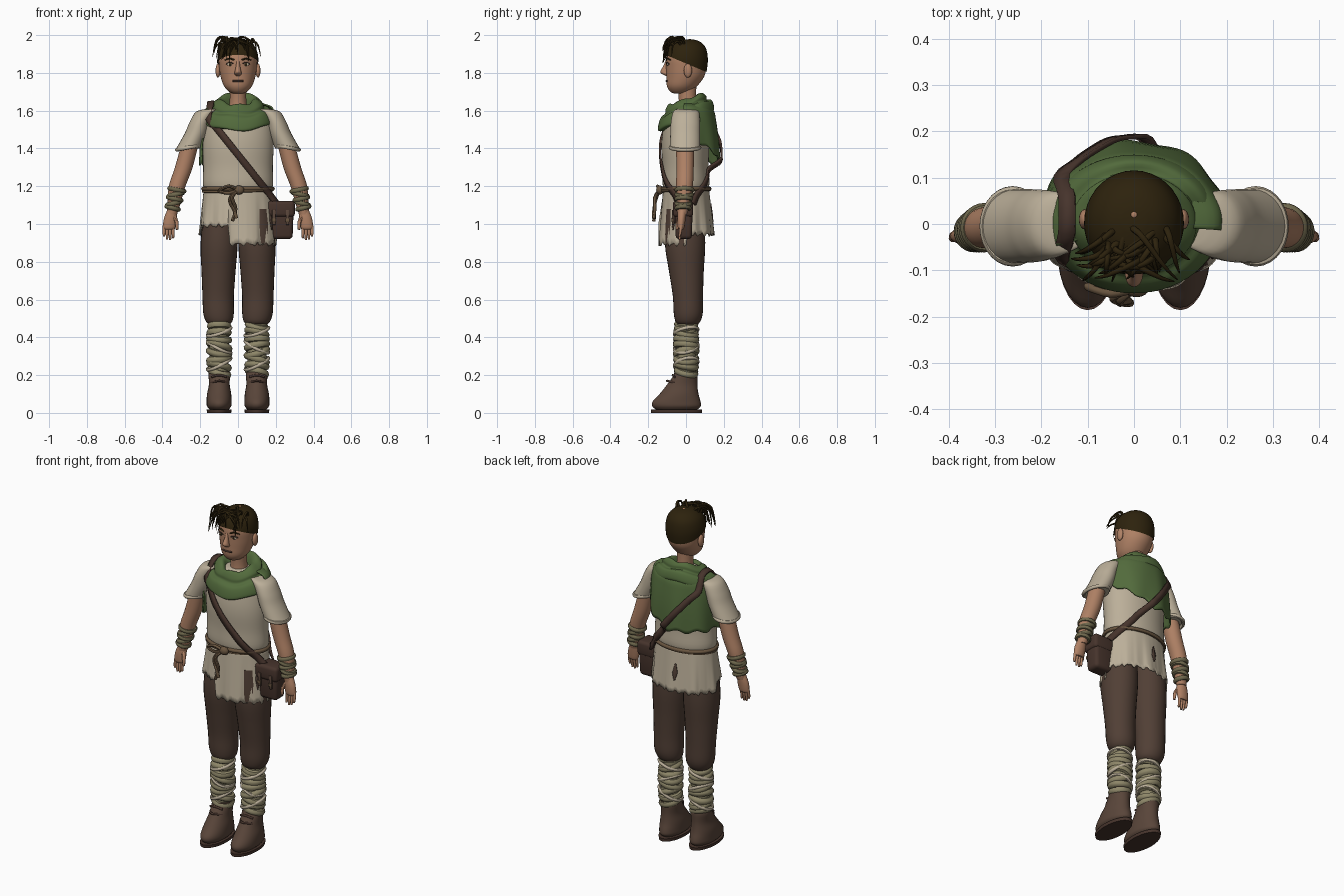
import bpy, bmesh, math, random
from mathutils import Vector, Matrix

random.seed(4)
cube = bpy.data.objects.get("Cube")
if cube:
    bpy.data.objects.remove(cube)
made = []


def material(name, r, g, b):
    m = bpy.data.materials.new(name)
    m.use_nodes = True
    m.diffuse_color = (r, g, b, 1)
    m.node_tree.nodes["Principled BSDF"].inputs["Base Color"].default_value = (r, g, b, 1)
    return m


skin = material("skin", .43, .22, .13)
linen = material("linen", .50, .43, .32)
green = material("green wool", .085, .145, .045)
brown = material("brown cloth", .082, .05, .036)
boot_leather = material("boot leather", .10, .06, .042)
hair = material("dark hair", .026, .016, .004)
bandage = material("leg bandage", .27, .24, .14)
leather = material("bag leather", .062, .034, .025)
rope = material("rope", .14, .09, .05)
wrap = material("arm wrap", .16, .14, .075)


# ---- helpers
def finish(name, bm, mat, thick=0):
    bmesh.ops.recalc_face_normals(bm, faces=bm.faces)
    me = bpy.data.meshes.new(name)
    bm.to_mesh(me)
    bm.free()
    ob = bpy.data.objects.new(name, me)
    bpy.context.collection.objects.link(ob)
    me.materials.append(mat)
    if thick:
        mod = ob.modifiers.new("thickness", 'SOLIDIFY')
        mod.thickness, mod.offset = thick, 0
    made.append(ob)
    return ob


def smooth(pts, k=4):
    p = [Vector(q) for q in pts]
    out = []
    for i in range(len(p) - 1):
        a, b, c, d = p[max(i - 1, 0)], p[i], p[i + 1], p[min(i + 2, len(p) - 1)]
        for j in range(k):
            t = j / k
            out.append((b * 2 + (c - a) * t + (a * 2 - b * 5 + c * 4 - d) * t ** 2
                        + (b * 3 - a - c * 3 + d) * t ** 3) * .5)
    return out + [p[-1]]


def grid(name, rows, mat, wrap_round=True, caps=False, thick=0):
    bm = bmesh.new()
    vs = [[bm.verts.new(p) for p in r] for r in rows]
    n = len(vs[0])
    for r, s in zip(vs, vs[1:]):
        for i in range(n if wrap_round else n - 1):
            j = (i + 1) % n
            bm.faces.new((r[i], r[j], s[j], s[i]))
    if caps:
        bm.faces.new(vs[0])
        bm.faces.new(vs[-1])
    return finish(name, bm, mat, thick)


def loft(name, rings, mat, n=28, side=1, k=4):
    """Closed body from level rings given as x, y, z, x radius, y radius."""
    rows = [[(side * (x + rx * math.cos(i * math.tau / n)), y + ry * math.sin(i * math.tau / n), z)
             for i in range(n)] for x, y, z, rx, ry in smooth(rings, k)]
    return grid(name, rows, mat, caps=True)


def cord(name, pts, radius, mat, cyclic=False, taper=None, k=4):
    pts = [Vector(p) for p in pts] if cyclic else smooth(pts, k)
    cu = bpy.data.curves.new(name, 'CURVE')
    cu.dimensions, cu.bevel_depth, cu.bevel_resolution, cu.use_fill_caps = '3D', radius, 2, True
    sp = cu.splines.new('POLY')
    sp.points.add(len(pts) - 1)
    sp.use_cyclic_u = cyclic
    for i, (q, p) in enumerate(zip(sp.points, pts)):
        q.co = (*p, 1)
        q.radius = 1 if taper is None else 1 + (taper - 1) * (i / (len(pts) - 1)) ** 2
    ob = bpy.data.objects.new(name, cu)
    bpy.context.collection.objects.link(ob)
    cu.materials.append(mat)
    bpy.ops.object.select_all(action='DESELECT')
    ob.select_set(True)
    bpy.context.view_layer.objects.active = ob
    bpy.ops.object.convert(target='MESH')
    made.append(bpy.context.view_layer.objects.active)


def hoop(name, c, rx, ry, radius, mat, tx=0, ty=0, n=28):
    """Closed cord around a limb; tx and ty tilt it."""
    ang = [i * math.tau / n for i in range(n)]
    cord(name, [(c[0] + rx * math.cos(a), c[1] + ry * math.sin(a),
                 c[2] + tx * math.cos(a) + ty * math.sin(a)) for a in ang], radius, mat, True)


def ball(name, c, size, mat):
    bm = bmesh.new()
    bmesh.ops.create_uvsphere(bm, u_segments=16, v_segments=10, radius=1,
                              matrix=Matrix.Translation(c) @ Matrix.Diagonal((*size, 1)))
    return finish(name, bm, mat)


def box(name, c, size, mat, bevel=.01, base=1):
    bm = bmesh.new()
    bmesh.ops.create_cube(bm, size=1)
    for v in bm.verts:
        f = base if v.co.z < 0 else 1
        v.co = Vector((v.co.x * size[0] * f, v.co.y * size[1] * f, v.co.z * size[2])) + Vector(c)
    bmesh.ops.bevel(bm, geom=bm.edges[:], offset=bevel, segments=3, affect='EDGES', profile=.5)
    return finish(name, bm, mat)


def surface_y(obs, x, z, s):
    """Outermost y on the front (s=-1) or back (s=1) of the objects."""
    bpy.context.view_layer.update()
    dg = bpy.context.evaluated_depsgraph_get()
    ys = [.03 * s]
    for ob in obs:
        hit, loc, *_ = ob.evaluated_get(dg).ray_cast((x, s, z), (0, -s, 0))
        if hit:
            ys.append(loc.y)
    return max(ys, key=lambda y: y * s)


# ---- legs, boots and arms, once for each side
for s, word in ((1, "left"), (-1, "right")):
    loft(word + "_boot", [(.1, -.05, .018, .05, .11), (.1, -.05, .035, .064, .128), (.1, -.05, .06, .066, .127),
                          (.1, -.037, .1, .064, .103), (.099, -.02, .15, .055, .08),
                          (.099, -.002, .2, .057, .063), (.099, 0, .22, .054, .058)], boot_leather, side=s)
    loft(word + "_sole", [(.1, -.05, 0, .064, .134), (.1, -.05, .018, .066, .136)], leather, side=s, k=1)
    loft(word + "_shin", [(.099, 0, .18, .045, .045), (.1, 0, .3, .05, .05), (.1, .005, .48, .055, .05)],
         bandage, side=s)
    for i in range(8):
        swell = .046 + .006 * math.sin(i * .45)
        hoop(word + "_leg_wrap", (s * .1, .001, .215 + i * .035), swell, swell, .019, bandage,
             s * random.uniform(-.02, .02), random.uniform(-.012, .012))
    for z, t in ((.26, .03), (.35, -.03), (.43, .02)):
        hoop(word + "_wrap_tie", (s * .1, .001, z), .062, .062, .009, linen, t, .012)
    for z in (.16, .19):
        cord(word + "_boot_lace", [(s * .06, -.06, z), (s * .1, -.1 + (z - .16), z + .01), (s * .14, -.06, z)],
             .006, leather)
    loft(word + "_trouser_leg", [(.1, .01, .465, .05, .048), (.1, .01, .485, .07, .066), (.103, .012, .53, .081, .077),
                                 (.105, .01, .62, .083, .08), (.103, .002, .75, .09, .092),
                                 (.1, -.005, .9, .098, .107), (.095, -.005, 1.08, .085, .1)], brown, side=s)
    sleeve = loft(word + "_sleeve", [(.12, 0, 1.61, .04, .045), (.165, 0, 1.595, .056, .068),
                                     (.2, -.003, 1.54, .056, .077), (.222, -.004, 1.48, .06, .079),
                                     (.262, -.005, 1.4, .065, .08)], linen, side=s)
    hoop(word + "_sleeve_cuff", (s * .262, -.005, 1.405), .062, .077, .01, linen, -s * .012)
    loft(word + "_arm", [(.25, -.005, 1.44, .045, .048), (.287, -.005, 1.3, .047, .046), (.322, -.008, 1.2, .044, .044),
                         (.34, -.015, 1.1, .033, .034), (.35, -.02, 1.05, .027, .025)], skin, side=s)
    for i in range(5):
        hoop(word + "_arm_wrap", (s * (.346 - i * .0055), -.016 + i * .002, 1.085 + i * .024),
             .031 + i * .002, .033 + i * .002, .0125, wrap, s * .008 * (-1) ** i)
    loft(word + "_palm", [(.35, -.02, 1.075, .024, .022), (.358, -.024, 1.03, .034, .022),
                          (.364, -.026, .985, .033, .018), (.365, -.026, .972, .026, .012)], skin, side=s)
    for i in range(4):
        x = .341 + i * .016
        cord(word + "_finger", [(s * x, -.024, 1), (s * (x + .003), -.03, .96),
                                (s * (x + .002), -.034, (.925, .915, .918, .935)[i])], .009, skin, taper=.6)
    cord(word + "_thumb", [(s * .338, -.03, 1.04), (s * .325, -.043, 1.01), (s * .323, -.048, .97)],
         .011, skin, taper=.6)

# ---- tunic
torso = loft("tunic_body", [(0, .005, 1.63, .07, .06), (0, .005, 1.605, .14, .085), (0, 0, 1.56, .178, .108),
                            (0, -.003, 1.48, .186, .122), (0, -.004, 1.4, .188, .126), (0, -.002, 1.3, .184, .122),
                            (0, 0, 1.215, .186, .124), (0, 0, 1.175, .176, .116)], linen, n=48)


def hem(a):
    x, y = math.cos(a), math.sin(a)
    low = .945 if y > 0 else (.99 if x < -.22 else .893)
    return low + .007 * math.sin(a * 23) + .005 * math.sin(a * 41)


def skirt_point(a, t, out=0):
    fold = 1 + .03 * t * math.sin(a * 9) + .012 * t * math.sin(a * 17 + 1)
    return ((.178 + .022 * t + out) * fold * math.cos(a), (.118 + .026 * t + out) * fold * math.sin(a),
            1.19 + (hem(a) - 1.19) * t)


skirt = grid("tunic_skirt", [[skirt_point(i * math.tau / 144, t / 10) for i in range(144)]
                             for t in range(11)], linen, thick=.006)
# torn patches showing the cloth below
for mid in (97, -28):
    grid("torn_patch", [[skirt_point(math.radians(mid + w * (5 - abs(t - 5)) * .9), .3 + t * .05, .006)
                         for w in (-1, 0, 1)] for t in range(1, 10)], brown, False, thick=.004)

# ---- belt with knot, loops and hanging ends
hoop("rope_belt", (0, 0, 1.187), .184, .124, .011, rope, n=48)
hoop("rope_belt_twist", (0, 0, 1.178), .184, .125, .008, rope, .004, .004, n=48)
ball("belt_knot", (.005, -.138, 1.18), (.028, .02, .024), rope)
cord("belt_loop", [(0, -.14, 1.18), (-.05, -.15, 1.2), (-.1, -.135, 1.175), (-.05, -.15, 1.165), (0, -.14, 1.18)],
     .009, rope)
cord("belt_end_long", [(0, -.14, 1.18), (-.03, -.165, 1.14), (-.012, -.166, 1.08), (-.03, -.17, 1.015)], .009, rope)
cord("belt_end_short", [(-.01, -.14, 1.18), (-.045, -.16, 1.13), (-.02, -.17, 1.07), (-.008, -.17, 1.03)], .009, rope)

# ---- cowl and back drape
profile = smooth([(.055, .055, 1.6), (.075, .072, 1.65), (.1, .092, 1.662), (.132, .108, 1.64), (.138, .112, 1.618),
                  (.165, .135, 1.607), (.184, .148, 1.57), (.18, .145, 1.547), (.14, .11, 1.535)])
grid("cowl", [[(rx * math.cos(a), ry * math.sin(a), z + .35 * ry * math.sin(a) + .005 * math.sin(a * 5 + rx * 30))
               for a in (i * math.tau / 56 for i in range(56))] for rx, ry, z in profile], green)
drape_rows = []
for rx, ry, t in smooth([(.1, .09, 0), (.17, .14, .1), (.19, .156, .3), (.197, .17, .65), (.2, .176, 1)]):
    row = []
    for i in range(61):
        a = math.radians(-5 + i * 3.4)
        low = 1.48 - .16 * min(1, max(0, i / 28)) + .01 * math.sin(a * 11)
        f = 1 + .025 * t * math.sin(a * 8)
        row.append((rx * f * math.cos(a), ry * f * math.sin(a), 1.64 + (low - 1.64) * t))
    drape_rows.append(row)
drape = grid("back_drape", drape_rows, green, False, thick=.008)

# ---- shoulder strap following the clothes, and bag
path = []
for s, cover in ((-1, (torso, skirt, sleeve)), (1, (torso, skirt, drape))):
    run = []
    for i in range(11):
        x, z = -.155 + .036 * i, 1.56 - .045 * i
        run.append((x, surface_y(cover, x, z, s) + s * .009, z))
    path += run[::-1] + [(-.145, -.02, 1.64)] if s < 0 else [(-.145, .06, 1.635)] + run
path = smooth(path, 3)
strap_rows = []
for i, p in enumerate(path):
    along = path[min(i + 1, len(path) - 1)] - path[max(i - 1, 0)]
    out = Vector((p.x * .3, p.y, max(0, p.z - 1.52) * 2))
    w = along.cross(out).normalized() * .018
    strap_rows.append([p - w, p + w])
grid("shoulder_strap", strap_rows, leather, False, thick=.01)
box("bag_body", (.228, -.012, 1.01), (.135, .095, .18), leather, .02, .9)
box("bag_flap", (.226, -.016, 1.08), (.15, .108, .085), leather, .018)
for x in (.19, .262):
    box("bag_buckle_strap", (x, -.068, 1.035), (.018, .012, .08), boot_leather, .003)
    box("bag_buckle", (x, -.073, 1.02), (.022, .008, .018), rope, .002)

# ---- head
loft("neck", [(0, .01, 1.58, .055, .055), (0, .008, 1.65, .044, .046), (0, .005, 1.74, .045, .05)], skin)
skull = [(0, -.032, 1.69, .022, .026), (0, -.03, 1.699, .045, .052), (0, -.021, 1.73, .074, .08),
         (0, -.004, 1.78, .092, .1), (0, .001, 1.83, .1, .107), (0, .002, 1.88, .102, .108),
         (0, .005, 1.93, .088, .094), (0, .008, 1.962, .056, .06), (0, .01, 1.974, .02, .02)]
head = loft("head", skull, skin, n=36)
cap = loft("hair_cap", [(x, y, z + .004, rx + .005, ry + .005) for x, y, z, rx, ry in skull], hair, n=36)
bm = bmesh.new()
bm.from_mesh(cap.data)
bmesh.ops.bisect_plane(bm, geom=bm.verts[:] + bm.edges[:] + bm.faces[:], plane_co=(0, 0, 1.85),
                       plane_no=(0, .42, 1), clear_inner=True)
bm.to_mesh(cap.data)
bm.free()
ball("crown_spot", (0, .02, 1.977), (.007, .007, .003), skin)
loft("nose", [(0, -.1, 1.784, .01, .008), (0, -.108, 1.795, .019, .02), (0, -.114, 1.808, .017, .022),
              (0, -.106, 1.835, .011, .015), (0, -.1, 1.865, .008, .008)], skin, n=16)
for s, word in ((1, "left"), (-1, "right")):
    ball(word + "_ear", (s * .106, .01, 1.812), (.013, .022, .037), skin)
    y = surface_y([head], s * .042, 1.845, -1)
    ball(word + "_eye", (s * .042, y, 1.845), (.017, .005, .008), linen)
    ball(word + "_pupil", (s * .042, y - .003, 1.845), (.007, .004, .007), hair)
    cord(word + "_eyelid", [(s * .024, y - .006, 1.848), (s * .042, y - .004, 1.856), (s * .062, y + .008, 1.847)],
         .003, leather)
    cord(word + "_brow", [(s * .02, y - .006, 1.868), (s * .045, y - .001, 1.876), (s * .07, y + .016, 1.867)],
         .005, hair, taper=.5)
cord("mouth", [(x, surface_y([head], x, 1.757, -1), 1.757) for x in (-.028, -.014, 0, .014, .028)], .005, leather)

# ---- loose fringe strands
for i in range(30):
    side = -1 if i % 3 else 1
    x0, y0 = random.uniform(-.06, .075), random.uniform(-.07, .005)
    tip = Vector((x0 * .5 + side * random.uniform(.01, .11), random.uniform(-.125, -.06), random.uniform(1.85, 1.925)))
    top = random.uniform(1.962, 1.99)
    cord("fringe_strand", [(x0, y0, 1.935), (x0 + (tip.x - x0) * .3, y0 - .02, top),
                           (x0 + (tip.x - x0) * .75, (y0 + tip.y * 2) / 3 - .01, top - .018), tip],
         .0075, hair, taper=.15, k=4)

# ---- smooth shading with sharp edges kept
bpy.ops.object.select_all(action='DESELECT')
for ob in made:
    ob.select_set(True)
bpy.context.view_layer.objects.active = made[0]
bpy.ops.object.shade_smooth_by_angle(angle=math.radians(45))
